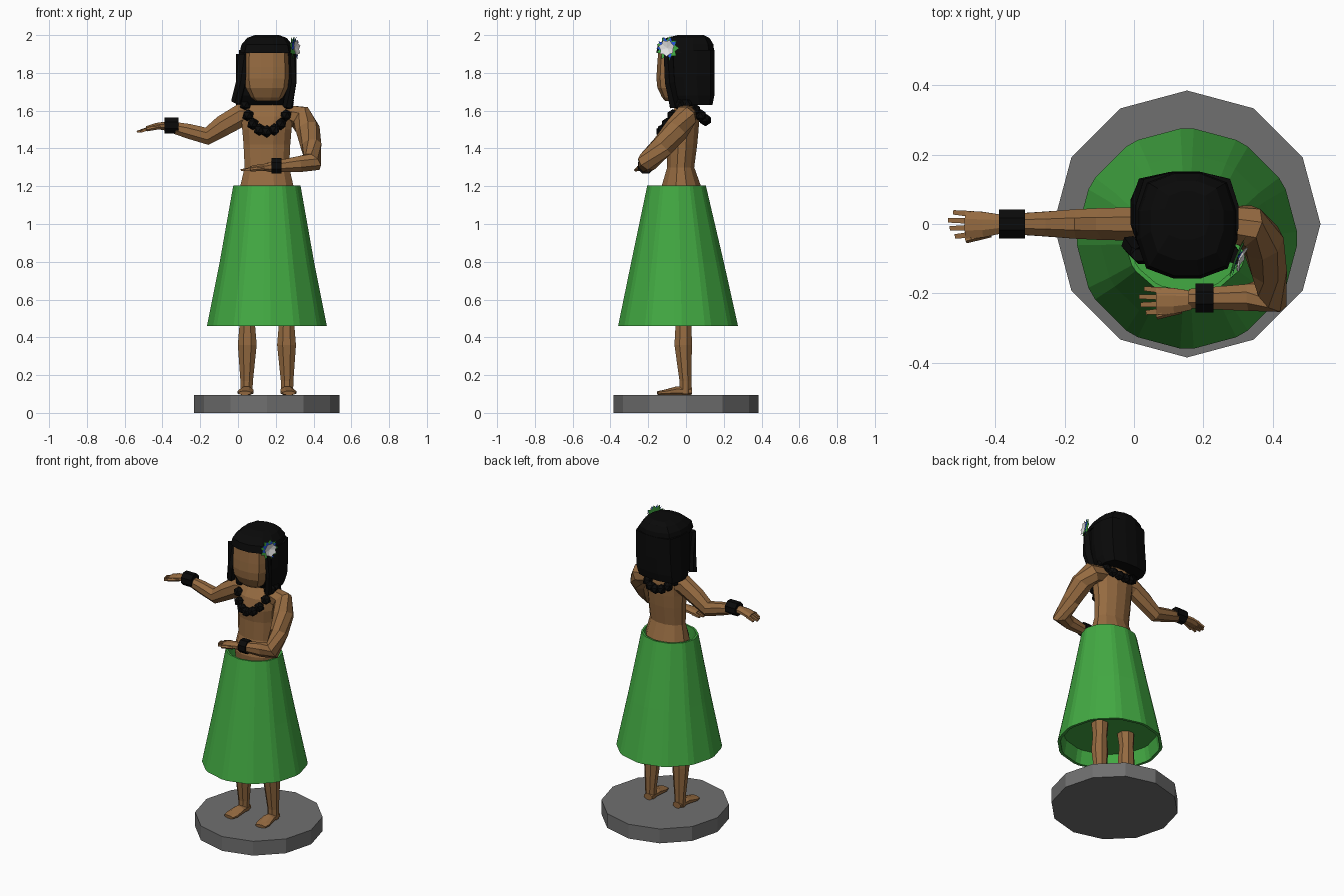
import bpy, bmesh, math
from mathutils import Vector as V

if "Cube" in bpy.data.objects:
    bpy.data.objects.remove(bpy.data.objects["Cube"])

CX = 0.153  # the figure's centre line


def material(name, r, g, b):
    m = bpy.data.materials.new(name)
    m.diffuse_color = (r, g, b, 1)
    m.use_nodes = True
    m.node_tree.nodes["Principled BSDF"].inputs["Base Color"].default_value = m.diffuse_color
    return m


SKIN = material("brown skin", 0.30, 0.145, 0.052)
GREEN = material("green", 0.055, 0.40, 0.055)
BLACK = material("black", 0.003, 0.003, 0.003)
GREY = material("grey", 0.16, 0.16, 0.16)
WHITE = material("white", 0.75, 0.75, 0.75)
BLUE = material("blue", 0.02, 0.10, 0.85)


def finish(name, bm, mat):
    if name.find("petals") < 0:
        bmesh.ops.recalc_face_normals(bm, faces=bm.faces)
    me = bpy.data.meshes.new(name)
    bm.to_mesh(me)
    bm.free()
    me.materials.append(mat)
    ob = bpy.data.objects.new(name, me)
    bpy.context.collection.objects.link(ob)
    return ob


def ring(c, u, v, angles, p=2.0):
    """Superellipse section; p = 2 is round, larger is squarer."""
    out = []
    for a in angles:
        ca, sa = math.cos(a), math.sin(a)
        f = (abs(ca) ** p + abs(sa) ** p) ** (-1 / p)
        out.append(V(c) + V(u) * ca * f + V(v) * sa * f)
    return out


def loft(name, rings, mat):
    bm = bmesh.new()
    rows = [[bm.verts.new(p) for p in r] for r in rings]
    n = len(rows[0])
    for a, b in zip(rows, rows[1:]):
        for i in range(n):
            bm.faces.new((a[i], a[(i + 1) % n], b[(i + 1) % n], b[i]))
    bm.faces.new(rows[0])
    bm.faces.new(rows[-1])
    return finish(name, bm, mat)


def even(n, offset=0.5):
    return [math.tau * (i + offset) / n for i in range(n)]


def stack(name, levels, mat, angles, p=2.0):
    """Horizontal sections: (z, cx, cy, rx, ry)."""
    loft(name, [ring((x, y, z), (rx, 0, 0), (0, ry, 0), angles, p)
                for z, x, y, rx, ry in levels], mat)


def tube(name, pts, mat, n=8, p=2.0):
    """Limb along points (x, y, z, half width, half height)."""
    c = [V(q[:3]) for q in pts]
    rings = []
    for i, q in enumerate(pts):
        t = V()
        if i:
            t += (c[i] - c[i - 1]).normalized()
        if i < len(c) - 1:
            t += (c[i + 1] - c[i]).normalized()
        t.normalize()
        u = t.cross(V((0, 0, 1))).normalized()
        v = u.cross(t)
        rings.append(ring(c[i], u * q[3], v * q[4], even(n), p))
    loft(name, rings, mat)


# Base
stack("base", [(0, CX, 0, .385, .385), (.095, CX, 0, .385, .385)], GREY, even(12, 0))

# Skirt: panels with narrow pleats, thick rim, recessed underside
pleats = [math.radians(30 * k + d) for k in range(12) for d in (-3.5, 3.5)]
stack("skirt", [(1.10, CX, -.05, .165, .143), (1.205, CX, -.05, .165, .143),
                (1.205, CX, -.05, .178, .155), (.80, CX, -.045, .25, .245),
                (.46, CX, -.042, .318, .318), (.46, CX, -.042, .300, .300),
                (.55, CX, -.042, .283, .283)], GREEN, pleats)

# Legs and feet
for side, s in (("left", 1), ("right", -1)):
    def lx(d):
        return CX + s * d
    stack(side + "_leg", [(.10, lx(.108), -.003, .033, .034), (.17, lx(.107), -.003, .036, .034),
                          (.36, lx(.104), -.015, .054, .05), (.46, lx(.104), -.013, .045, .046),
                          (.62, lx(.10), -.02, .06, .06)], SKIN, even(8))
    tube(side + "_foot", [(lx(.105), .03, .114, .028, .02), (lx(.108), -.05, .116, .036, .024),
                          (lx(.114), -.115, .108, .043, .014), (lx(.117), -.15, .105, .034, .010)],
         SKIN, 8, 4)

# Torso and neck
stack("torso", [(1.05, CX, -.03, .13, .09), (1.20, CX, -.025, .146, .108),
                (1.30, CX, -.028, .122, .074), (1.42, CX, -.02, .128, .082),
                (1.50, CX, -.022, .135, .092), (1.57, CX, -.012, .142, .085),
                (1.62, CX, .005, .145, .062), (1.645, CX, .005, .075, .05),
                (1.75, CX, -.01, .05, .05)], SKIN, even(12))

# Head
stack("head", [(1.65, CX, -.06, .06, .05), (1.67, CX, -.06, .085, .067),
               (1.72, CX, -.06, .112, .092), (1.77, CX, -.06, .12, .097),
               (1.83, CX, -.06, .12, .094), (1.93, CX, -.06, .116, .086)], SKIN, even(12), 3)

# Hair: back mass, fringe cap and side locks
stack("hair_back", [(1.63, .135, .045, .145, .095), (1.68, .142, .03, .152, .12),
                    (1.78, .15, .021, .151, .130), (1.92, .153, .02, .148, .130)],
      BLACK, even(12), 4)
stack("hair_cap", [(1.905, CX, -.004, .146, .154), (1.95, CX, -.002, .135, .148),
                   (1.985, CX, .01, .105, .115), (2.0, CX, .025, .065, .07)],
      BLACK, even(12), 3.2)
tube("right_lock", [(.02, -.09, 1.90, .02, .03), (.015, -.09, 1.75, .022, .035),
                    (-.01, -.06, 1.645, .026, .03)], BLACK, 6)
tube("left_lock", [(.287, -.09, 1.90, .02, .03), (.285, -.085, 1.75, .02, .035),
                   (.262, -.06, 1.62, .025, .03)], BLACK, 6)

# Garland of beads around the neck
bm = bmesh.new()
for i in range(18):
    a = math.tau * i / 18
    c = math.cos(a)
    pos = V((CX + .115 * math.sin(a), -.012 - .115 * c,
             1.66 - (.17 * c if c > 0 else -.11 * c)))
    new = bmesh.ops.create_icosphere(bm, subdivisions=1, radius=.033)["verts"]
    bmesh.ops.translate(bm, verts=new, vec=pos)
finish("garland", bm, BLACK)

# Arms
tube("right_arm", [(.08, 0, 1.575, .05, .055), (.015, 0, 1.575, .052, .066),
                   (-.08, 0, 1.52, .05, .06), (-.165, 0, 1.465, .046, .05),
                   (-.265, 0, 1.492, .038, .042), (-.39, 0, 1.522, .029, .027)], SKIN)
tube("left_arm", [(.24, 0, 1.585, .055, .05), (.33, -.005, 1.565, .062, .068),
                  (.37, -.05, 1.50, .064, .068), (.388, -.125, 1.41, .055, .062),
                  (.395, -.205, 1.328, .058, .055), (.33, -.212, 1.318, .042, .046),
                  (.16, -.215, 1.30, .03, .028)], SKIN)


def bracelet(name, x0, x1, y, z):
    tube(name, [(x0, y, z, .045, .045), (x1, y, z, .045, .045)], BLACK)


bracelet("right_bracelet", -.39, -.315, 0, 1.522)
bracelet("left_bracelet", .177, .23, -.213, 1.308)


def hand(name, x, y, z, drop):
    """Flat hand pointing to -x with four fingers and a thumb."""
    tube(name + "_palm", [(x, y, z, .028, .022), (x - .05, y - .002, z - .1 * drop, .038, .018),
                          (x - .10, y - .002, z - .5 * drop, .041, .014)], SKIN, 8, 3)
    for k, length in enumerate((.04, .055, .06, .045)):
        fy = y - .031 + k * .02
        tube(f"{name}_finger_{k + 1}", [(x - .085, fy, z - .4 * drop, .012, .013),
                                        (x - .09 - length, fy + .003 * (k - 1.5), z - drop, .009, .007)],
             SKIN, 4, 2)
    tube(name + "_thumb", [(x - .03, y - .025, z - .005, .014, .014),
                           (x - .10, y - .046, z - .4 * drop - .008, .010, .009)], SKIN, 5)


hand("right_hand", -.385, 0, 1.52, .032)
hand("left_hand", .165, -.22, 1.30, .015)

# Flower worn in the hair
N = V((.93, -.37, .08)).normalized()
U = V((.37, .93, 0)).normalized()
W = N.cross(U)
CENTRE = V((.292, -.095, 1.93))


def petals(name, angles, length, width, base, lift, mat):
    bm = bmesh.new()
    for a in angles:
        d = U * math.cos(a) + W * math.sin(a)
        t = N.cross(d)
        pts = (N * base, d * length * .6 - t * width + N * (base + lift * .5),
               d * length + N * (base + lift), d * length * .6 + t * width + N * (base + lift * .5))
        bm.faces.new([bm.verts.new(CENTRE + p) for p in pts])
    finish(name, bm, mat)


petals("flower_leaf_petals", even(9, 0), .066, .018, .002, .004, GREEN)
petals("flower_blue_petals", [math.radians(a) for a in (35, 70, 110, 145, 180, 290)],
       .062, .012, .006, .008, BLUE)
petals("flower_white_petals", even(7, .3), .046, .022, .010, .014, WHITE)
